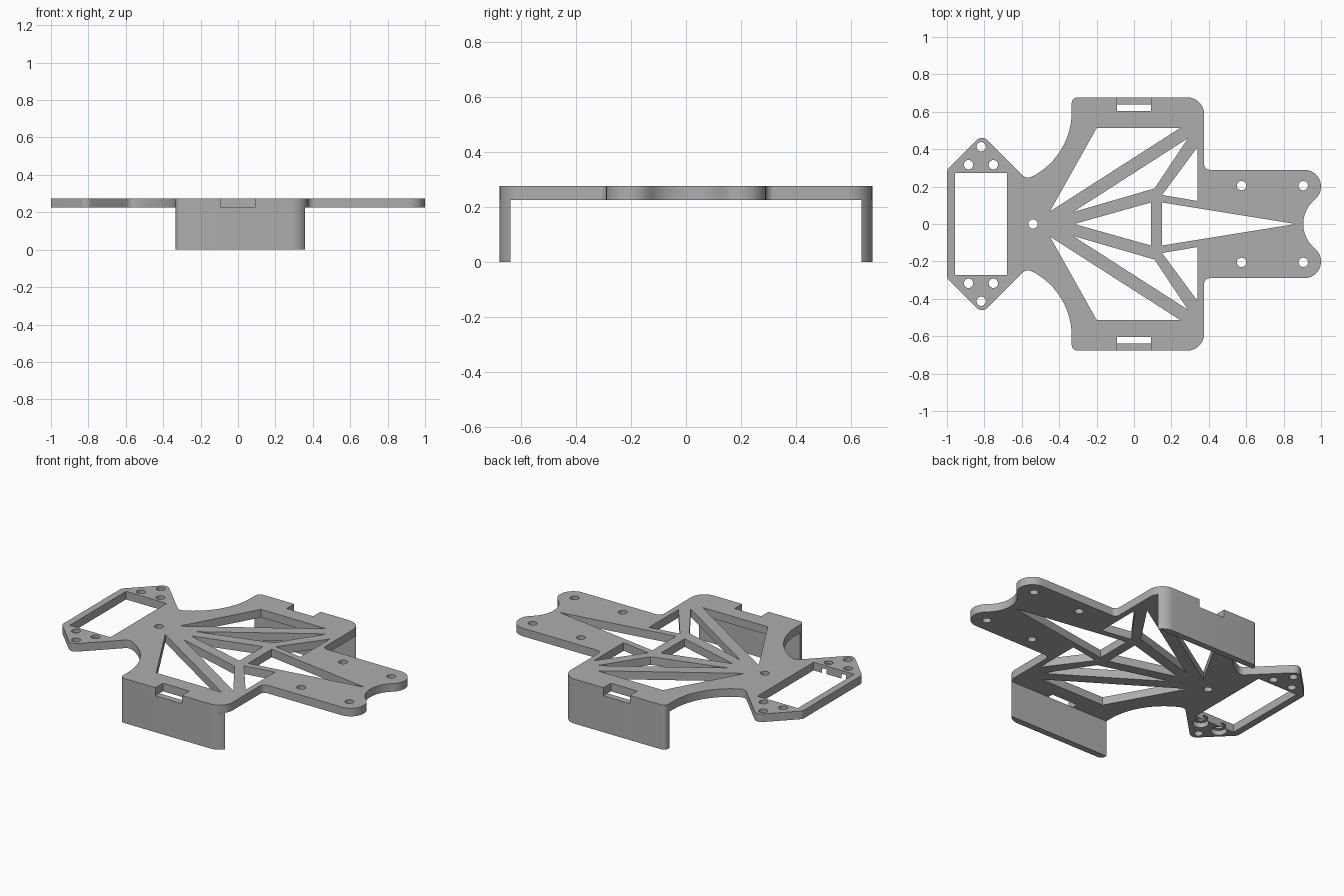
import bpy, bmesh
from math import sin, cos, tan, radians
from mathutils import Vector

cube = bpy.data.objects.get("Cube")
if cube:
    bpy.data.objects.remove(cube)

BASE, TOP = 0.225, 0.275     # underside and top of the deck
EDGE = 0.677                 # half width of the deck

grey = bpy.data.materials.new("plain grey")
grey.use_nodes = True
grey.diffuse_color = (0.42, 0.42, 0.42, 1)
grey.node_tree.nodes["Principled BSDF"].inputs["Base Color"].default_value = grey.diffuse_color


def arc(cx, cy, r, start, end, steps=12):
    angles = [radians(start + (end - start) * i / steps) for i in range(steps + 1)]
    return [(cx + r * cos(a), cy + r * sin(a)) for a in angles]


def mirror(points):
    return [(p[0], -p[1], *p[2:]) for p in reversed(points)]


def rounded(corners, steps=8):
    """Closed outline; a corner given as (x, y, radius) is filleted."""
    out = []
    for i, c in enumerate(corners):
        p = Vector(c[:2])
        if len(c) == 2:
            out.append(p)
            continue
        a = (Vector(corners[i - 1][:2]) - p).normalized()
        b = (Vector(corners[(i + 1) % len(corners)][:2]) - p).normalized()
        half = a.angle(b) / 2
        centre = p + (a + b).normalized() * c[2] / sin(half)
        start = p + a * c[2] / tan(half) - centre
        end = p + b * c[2] / tan(half) - centre
        sweep = start.angle(end)
        for k in range(steps + 1):
            t = k / steps
            out.append(centre + (start * sin((1 - t) * sweep) + end * sin(t * sweep)) / sin(sweep))
    return out


def prisms(name, outlines, z0, z1):
    """One object holding an upright prism for each outline."""
    bm = bmesh.new()
    for pts in outlines:
        face = bm.faces.new([bm.verts.new((p[0], p[1], z0)) for p in pts])
        ext = bmesh.ops.extrude_face_region(bm, geom=[face])["geom"]
        verts = [v for v in ext if isinstance(v, bmesh.types.BMVert)]
        bmesh.ops.translate(bm, verts=verts, vec=(0, 0, z1 - z0))
    bmesh.ops.recalc_face_normals(bm, faces=bm.faces)
    mesh = bpy.data.meshes.new(name)
    bm.to_mesh(mesh)
    bm.free()
    mesh.materials.append(grey)
    obj = bpy.data.objects.new(name, mesh)
    bpy.context.collection.objects.link(obj)
    return obj


def activate(obj):
    bpy.ops.object.select_all(action="DESELECT")
    obj.select_set(True)
    bpy.context.view_layer.objects.active = obj


def cut(obj, cutter):
    cutter.hide_render = True
    mod = obj.modifiers.new("cut", "BOOLEAN")
    mod.operation, mod.solver, mod.object = "DIFFERENCE", "EXACT", cutter
    activate(obj)
    bpy.ops.object.modifier_apply(modifier=mod.name)
    bpy.data.objects.remove(cutter)


# Deck outline: tail, wheel arch, side wing, nose lobe, nose notch
half = [(-1, 0.29, 0.03), (-0.8125, 0.4775, 0.04), (-0.575, 0.24, 0.04)]
half += arc(-0.723, 0.6, 0.39, -61, 0)
half += [(-0.333, EDGE, 0.03), (0.375, EDGE, 0.09), (0.375, 0.29, 0.03)]
half += arc(0.91, 0.2, 0.09, 90, -51)
half += arc(1.072, 0, 0.167, 129, 180)[1:]
deck = prisms("deck", [rounded(half + mirror(half[:-1]))], BASE, TOP)

# Truss openings and latch notch on one side
side = [
    [(-0.2, 0.512), (0.245, 0.512), (-0.45, 0.067)],
    [(0.288, 0.458), (-0.328, 0.063), (0.11, 0.19)],
    [(0.34, 0.412), (0.34, 0.123), (0.15, 0.155)],
    [(-0.09, 0.604), (0.09, 0.604), (0.09, 0.75), (-0.09, 0.75)],
]
# Screw holes on one side
for x, y in [(0.575, 0.205), (0.905, 0.205), (-0.885, 0.317), (-0.752, 0.317), (-0.817, 0.413)]:
    side.append(arc(x, y, 0.025, 0, 345, 23))

# Openings on the centre line
openings = side + [mirror(s) for s in side]
openings += [
    [(-0.957, -0.274), (-0.68, -0.274), (-0.68, 0.274), (-0.957, 0.274)],
    [(-0.32, 0), (0.09, 0.115), (0.09, -0.115)],
    [(0.865, 0), (0.15, 0.115), (0.15, -0.115)],
    arc(-0.54, 0, 0.025, 0, 345, 23),
]
cut(deck, prisms("openings", openings, 0.1, 0.4))

# Shallow recesses under two tail holes
recesses = [arc(x, -0.317, 0.046, 0, 345, 23) for x in (-0.885, -0.752)]
cut(deck, prisms("recesses", recesses, 0.1, BASE + 0.03))

# Side skirts hanging below the wings
skirt = [(-0.333, 0.638)]
skirt += arc(0.285, EDGE - 0.09, 0.09, 34.5, 90)
skirt += arc(-0.303, EDGE - 0.03, 0.03, 90, 180, 8)
parts = [deck,
         prisms("left_skirt", [skirt], 0, BASE),
         prisms("right_skirt", [mirror(skirt)], 0, BASE)]

for part in parts:
    activate(part)
    bpy.ops.object.shade_smooth_by_angle(angle=radians(30))
